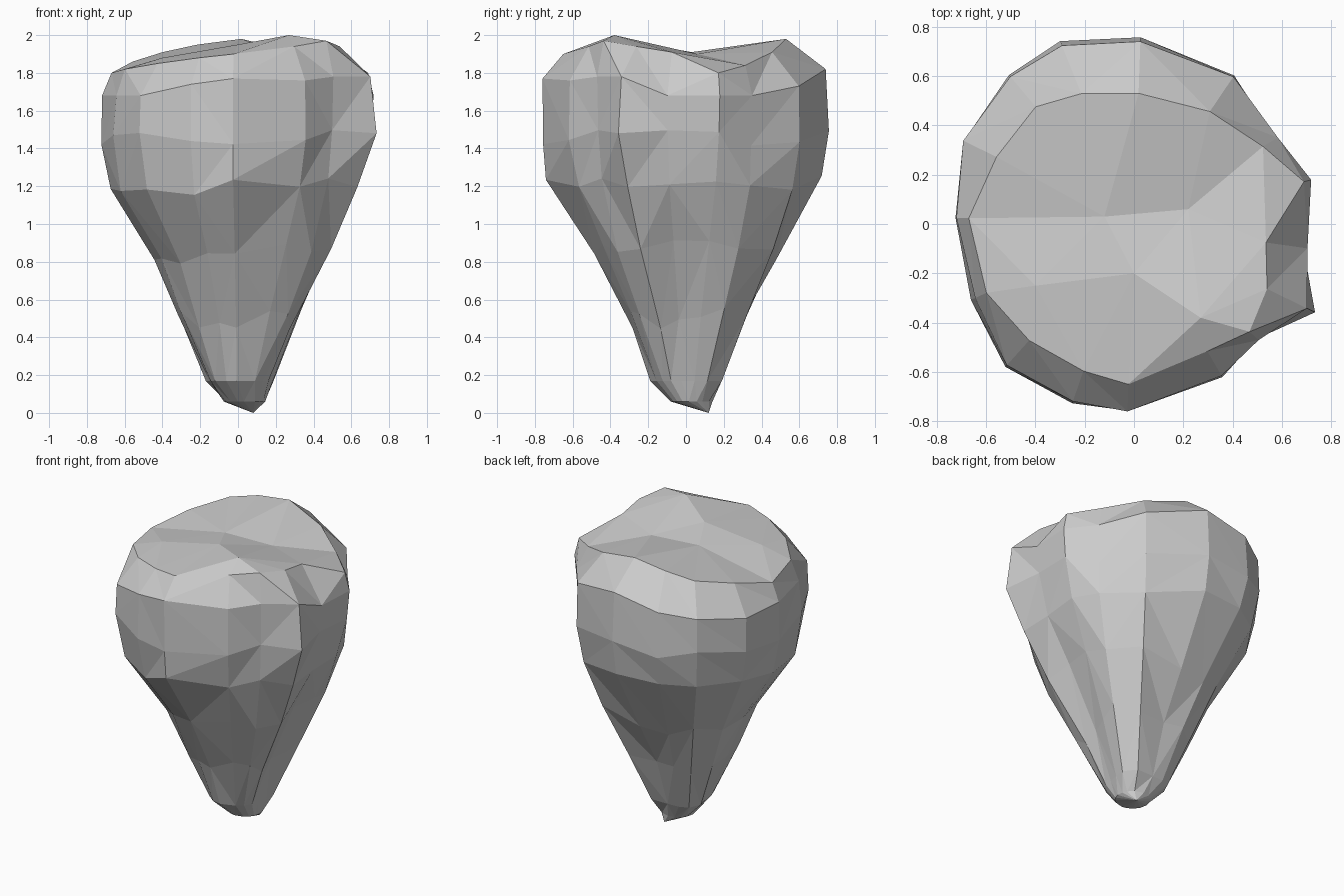
import bpy, bmesh, math, random
from mathutils import Vector
from mathutils.geometry import delaunay_2d_cdt

if "Cube" in bpy.data.objects:
    bpy.data.objects.remove(bpy.data.objects["Cube"])

random.seed(11)

# Directions around the rock, closer together at the vertical grooves
ANGLES = [-8, 14, 31, 56, 88, 112, 130, 154, 178, 205, 228, 251, 268, 300, 317, 334]
N = len(ANGLES)

# Horizontal sections: height -> radius in each direction
SECTIONS = {
    0.17: [.17, .19, .22, .23, .19, .20, .21, .19, .15, .16, .18, .19, .19, .18, .18, .18],
    0.50: [.28, .32, .37, .38, .30, .34, .36, .34, .31, .32, .33, .31, .30, .32, .35, .33],
    0.85: [.44, .48, .53, .55, .50, .51, .52, .49, .46, .46, .48, .50, .49, .49, .53, .54],
    1.21: [.63, .65, .66, .69, .71, .73, .73, .71, .69, .71, .74, .75, .74, .66, .65, .71],
    1.46: [.69, .72, .67, .73, .76, .80, .79, .77, .73, .73, .78, .77, .76, .72, .68, .82],
    1.68: [.71, .74, .68, .72, .74, .78, .78, .77, .72, .71, .77, .76, .76, .71, .69, .78],
}
# Lift of the top section where the shoulder sits higher
LIFT = [0, 0, 0, .05, .14, .08, .04, 0, 0, 0, 0, .06, .09, .08, .10, .10]
# Uneven upper rim
RIM_R = [.54, .71, .61, .55, .53, .57, .62, .62, .67, .66, .635, .63, .65, .595, .64, .60]
RIM_Z = [1.91, 1.80, 1.84, 1.91, 1.98, 1.95, 1.91, 1.86, 1.80, 1.82, 1.85, 1.88, 1.90, 1.94, 1.97, 1.94]
# Peak and shallow valley on top
CROWN = [(.27, -.38, 2.0), (0, -.2, 1.95), (-.12, .03, 1.91), (.22, .06, 1.90), (-.4, -.25, 1.88)]


def polar(angle, r, z, cx=0.0, cy=0.0):
    a = math.radians(angle)
    return Vector((cx + r * math.cos(a), cy + r * math.sin(a), z))


bm = bmesh.new()

# Flank rings with staggered heights, sliding along the slope
levels = list(SECTIONS)
rings = [[bm.verts.new(polar(a, .11, .06, .035, .03)) for a in ANGLES]]
for k, z in enumerate(levels):
    ring = []
    for i, a in enumerate(ANGLES):
        r = SECTIONS[z][i]
        t = random.uniform(-.18, .18) if 0 < k < 5 else 0
        nz = levels[k + 1 if t > 0 else k - 1] if t else z
        r += (SECTIONS[nz][i] - r) * abs(t)
        lift = LIFT[i] if k == 5 else 0
        ring.append(bm.verts.new(polar(a, r, z + (nz - z) * abs(t) + lift)))
    rings.append(ring)
rings.append([bm.verts.new(polar(*p)) for p in zip(ANGLES, RIM_R, RIM_Z)])

# Triangulated flanks with irregular diagonals
for low, high in zip(rings, rings[1:]):
    for i in range(N):
        a, b, c, d = low[i], low[(i + 1) % N], high[(i + 1) % N], high[i]
        tris = ((a, b, c), (a, c, d)) if random.random() < .5 else ((a, b, d), (b, c, d))
        for t in tris:
            bm.faces.new(t)

# Bottom tip
tip = bm.verts.new((.08, .12, 0))
for i in range(N):
    bm.faces.new((rings[0][(i + 1) % N], rings[0][i], tip))

# Crown surface
cap = rings[-1] + [bm.verts.new(p) for p in CROWN]
res = delaunay_2d_cdt([v.co.xy for v in cap], [], [list(range(N))], 1, 1e-5)
for f in res[2]:
    bm.faces.new([cap[res[3][k][0]] for k in f])

bmesh.ops.recalc_face_normals(bm, faces=bm.faces)
mesh = bpy.data.meshes.new("rock")
bm.to_mesh(mesh)
bm.free()
bpy.context.collection.objects.link(bpy.data.objects.new("rock", mesh))
